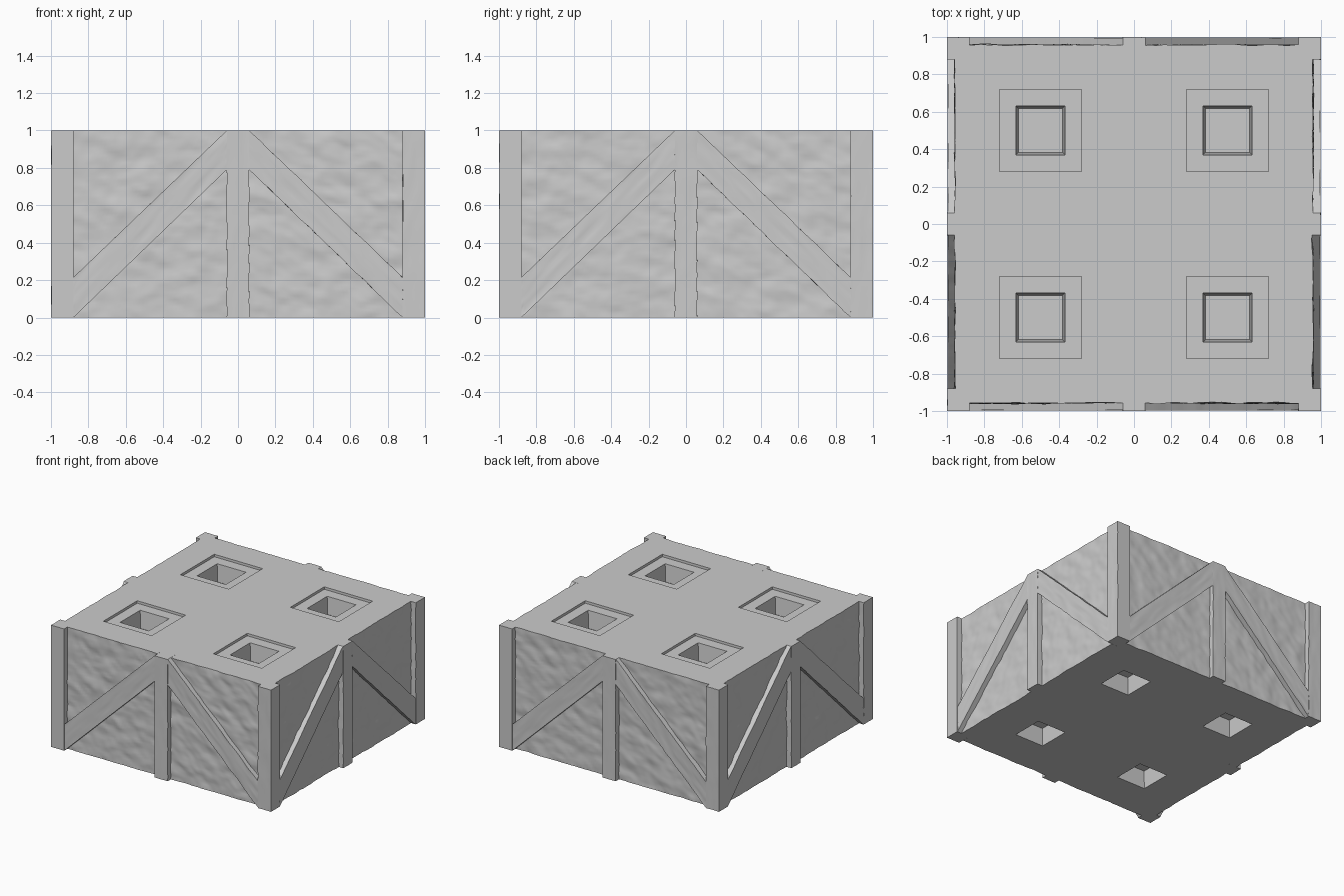
import bpy, bmesh, math
from mathutils import Vector, Matrix, noise

if "Cube" in bpy.data.objects:
    bpy.data.objects.remove(bpy.data.objects["Cube"], do_unlink=True)

grey = bpy.data.materials.new("stone_grey")
grey.use_nodes = True
colour = (0.6, 0.6, 0.6, 1)
grey.diffuse_color = colour
grey.node_tree.nodes["Principled BSDF"].inputs["Base Color"].default_value = colour

INNER, POST, MID = 0.88, 0.12, 0.06
SIDES = ("front", "left", "back", "right")


def finish(bm, name, angle=35):
    bmesh.ops.recalc_face_normals(bm, faces=bm.faces)
    mesh = bpy.data.meshes.new(name)
    bm.to_mesh(mesh)
    bm.free()
    mesh.materials.append(grey)
    obj = bpy.data.objects.new(name, mesh)
    bpy.context.collection.objects.link(obj)
    bpy.ops.object.select_all(action="DESELECT")
    obj.select_set(True)
    bpy.context.view_layer.objects.active = obj
    bpy.ops.object.shade_smooth_by_angle(angle=math.radians(angle))
    return obj


def slab(name, side, x0, x1, low, high, depth, relief, cells, wobble=0.0):
    """Block on one side: low/high give its z edges, relief its worn face."""
    bm = bmesh.new()
    bmesh.ops.create_grid(bm, x_segments=cells[0], y_segments=cells[1], size=1)
    for v in bm.verts:
        s, t = (v.co.x + 1) / 2, (v.co.y + 1) / 2
        x = x0 + (x1 - x0) * s
        z = low(s) + (high(s) - low(s)) * t
        v.co = (x, 0, z)
    # Extrude the outline back to the core, then wear the outer face
    front = list(bm.verts)
    out = bmesh.ops.extrude_face_region(bm, geom=bm.faces[:])
    for v in out["geom"]:
        if isinstance(v, bmesh.types.BMVert):
            v.co.y = -INNER
    for v in front:
        x, z = v.co.x, v.co.z
        v.co.y = -min(1.0, depth + relief(x, z, side))
        if wobble:
            edge = noise.noise(Vector((x * 14, side * 9 + 3, z * 14)))
            v.co.x += wobble * edge if abs(x) < 0.99 else 0
            if 0.01 < z < 0.99:
                v.co.z = min(1, max(0, z + wobble * edge))
    bm.transform(Matrix.Rotation(side * math.pi / 2, 4, "Z"))
    return finish(bm, SIDES[side] + "_" + name)


def stone(x, z, side):
    p = Vector((x * 7, z * 11 + x * 3, side * 8))
    return 0.008 * noise.noise(p) + 0.004 * noise.noise(p * 2.6)


def upright_grain(x, z, side):
    return -0.004 * abs(noise.noise(Vector((x * 40, z * 4, side * 7))))


def slanted_grain(x, z, side):
    across = z + abs(x) * 0.95
    return -0.007 * abs(noise.noise(Vector((across * 25, x * 5, side * 7))))


def floor(s):
    return 0.0


def top(s):
    return 1.0


# Core block with four sockets above and below
bm = bmesh.new()
bmesh.ops.create_grid(bm, x_segments=5, y_segments=5, size=1)
cuts = (-INNER, -0.72, -0.28, 0.28, 0.72, INNER)
for v in bm.verts:
    v.co = (cuts[round((v.co.x + 1) * 2.5)], cuts[round((v.co.y + 1) * 2.5)], 0)
out = bmesh.ops.extrude_face_region(bm, geom=bm.faces[:])
for v in out["geom"]:
    if isinstance(v, bmesh.types.BMVert):
        v.co.z = 1
bmesh.ops.recalc_face_normals(bm, faces=bm.faces)
for level in (1, 0):
    sockets = []
    for f in bm.faces:
        c = f.calc_center_median()
        if abs(c.z - level) < 0.01 and all(abs(abs(a) - 0.5) < 0.02 for a in c.xy):
            sockets.append(f)
    if level:
        bmesh.ops.inset_individual(bm, faces=sockets, thickness=0.001, depth=-0.02)
    bmesh.ops.inset_individual(bm, faces=sockets, thickness=0.125, depth=0)
    bmesh.ops.inset_individual(bm, faces=sockets, thickness=0.02, depth=-0.14)
finish(bm, "core_block")

# Stone panels, posts and braces, repeated round the four sides
for side in range(4):
    slab("corner_post", side, INNER, 1, floor, top, 1, upright_grain, (6, 40), 0.003)
    slab("middle_post", side, -MID, MID, floor, top, 1, upright_grain, (6, 40), 0.003)
    for sign, label in ((-1, "a"), (1, "b")):
        a, b = sign * INNER, sign * MID
        slab("panel_" + label, side, a, b, floor, top, 0.957, stone, (44, 52))
        slab("brace_" + label, side, a, b, lambda s: 0.79 * s,
             lambda s: 0.215 + 0.785 * s, 0.998, slanted_grain, (50, 8), 0.003)
